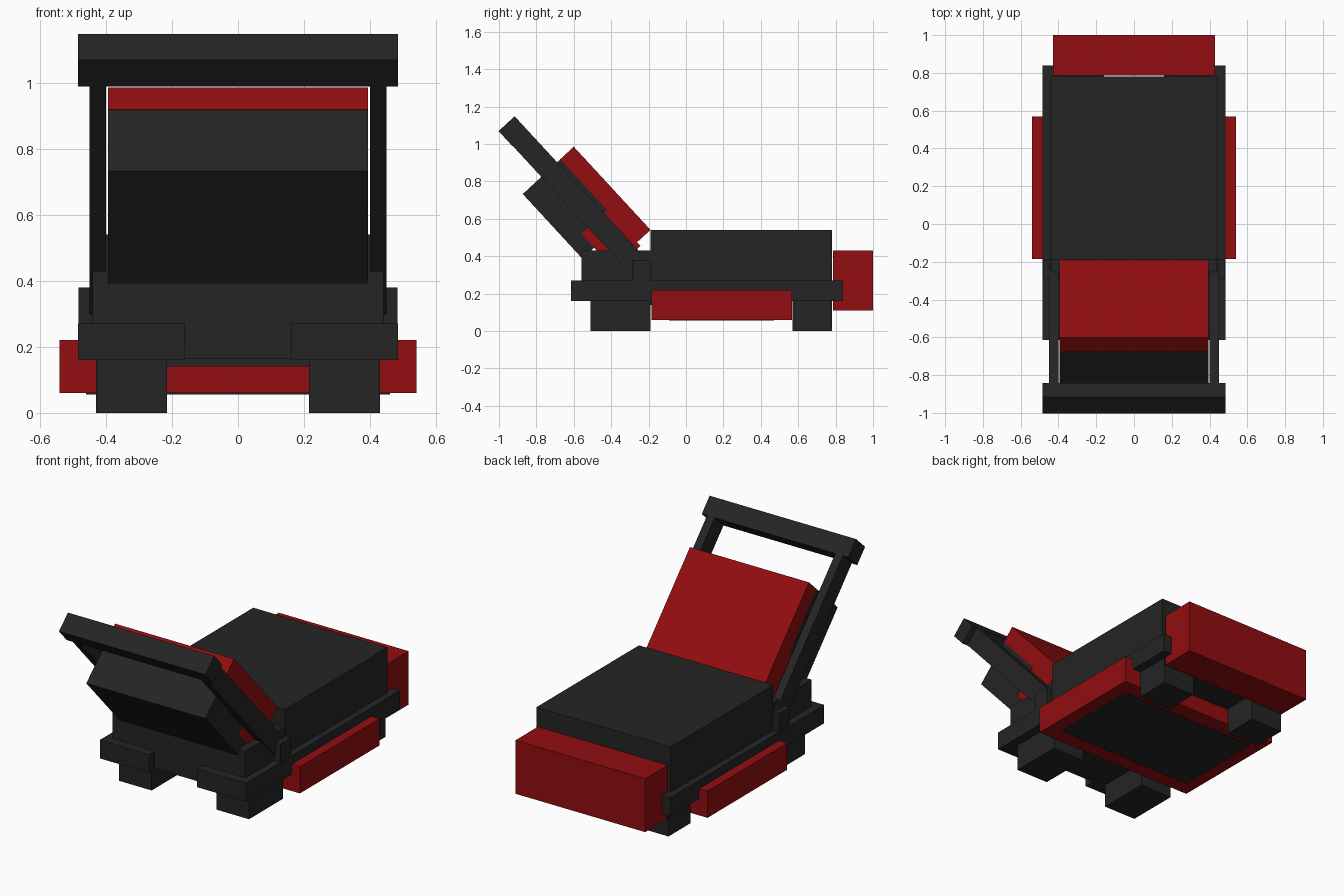
import bpy, bmesh, math
from mathutils import Matrix

cube = bpy.data.objects.get("Cube")
if cube:
    bpy.data.objects.remove(cube, do_unlink=True)


def material(name, rgb):
    m = bpy.data.materials.new(name)
    m.use_nodes = True
    colour = (*rgb, 1)
    m.diffuse_color = colour
    node = next(n for n in m.node_tree.nodes if n.type == "BSDF_PRINCIPLED")
    node.inputs["Base Color"].default_value = colour
    node.inputs["Roughness"].default_value = 0.8
    return m


BLACK = material("charcoal black", (0.018, 0.018, 0.018))
RED = material("deep red", (0.29, 0.004, 0.005))

# Reclined frame: its y axis is the thickness, its z axis runs up the backrest
TILT = Matrix.Rotation(math.atan2(0.678, 0.735), 4, "X")


def box(name, mat, xs, ys, zs, tilt=False):
    """Box between two limits on each axis, optionally in the reclined frame."""
    lims = (xs, ys, zs)
    size = [b - a for a, b in lims]
    mid = [(a + b) / 2 for a, b in lims]
    m = Matrix.Translation(mid) @ Matrix.Diagonal((*size, 1))
    if tilt:
        m = TILT @ m
    bm = bmesh.new()
    bmesh.ops.create_cube(bm, size=1, matrix=m)
    mesh = bpy.data.meshes.new(name)
    bm.to_mesh(mesh)
    bm.free()
    mesh.materials.append(mat)
    obj = bpy.data.objects.new(name, mesh)
    bpy.context.collection.objects.link(obj)
    return obj


def pair(name, mat, xs, ys, zs, tilt=False):
    """The same box on the left and mirrored on the right."""
    box("left_" + name, mat, xs, ys, zs, tilt)
    box("right_" + name, mat, (-xs[1], -xs[0]), ys, zs, tilt)


def centred(name, mat, half, ys, zs, tilt=False):
    box(name, mat, (-half, half), ys, zs, tilt)


# Main body
centred("deck", BLACK, 0.445, (-0.19, 0.78), (0.165, 0.54))
centred("front_body", BLACK, 0.44, (-0.56, -0.185), (0.165, 0.43))
centred("floor", BLACK, 0.3, (-0.5, -0.18), (0.14, 0.17))

# Side rails, posts and feet
pair("rail", BLACK, (0.16, 0.485), (-0.615, 0.84), (0.16, 0.27))
pair("post", BLACK, (0.43, 0.483), (-0.29, -0.188), (0.2, 0.38))
pair("front_foot", BLACK, (0.215, 0.43), (-0.51, -0.19), (0, 0.17))
pair("rear_foot", BLACK, (0.215, 0.43), (0.57, 0.78), (0, 0.17))

# Red underbody with a dark bottom plate
centred("underbody", RED, 0.54, (-0.185, 0.568), (0.06, 0.155))
pair("underbody_side", RED, (0.4, 0.54), (-0.185, 0.568), (0.06, 0.22))
centred("bottom_plate", BLACK, 0.46, (-0.09, 0.47), (0.055, 0.062))

# Rear box
centred("rear_box", RED, 0.43, (0.787, 1.0), (0.11, 0.43))

# Reclined backrest
centred("backrest_cushion", RED, 0.394, (0.128, 0.227), (0.526, 1.131), True)
centred("backrest_core", RED, 0.392, (-0.06, 0.13), (0.5, 0.76), True)
centred("backrest_shell", BLACK, 0.394, (-0.145, -0.06), (0.66, 1.13), True)
centred("backrest_inner_shell", BLACK, 0.394, (-0.061, 0.128), (0.76, 1.13), True)

# Handle arms and crossbar
pair("handle_arm", BLACK, (0.4, 0.45), (-0.01, 0.105), (0.417, 1.37), True)
centred("handle_bar", BLACK, 0.485, (-0.012, 0.105), (1.355, 1.465), True)
